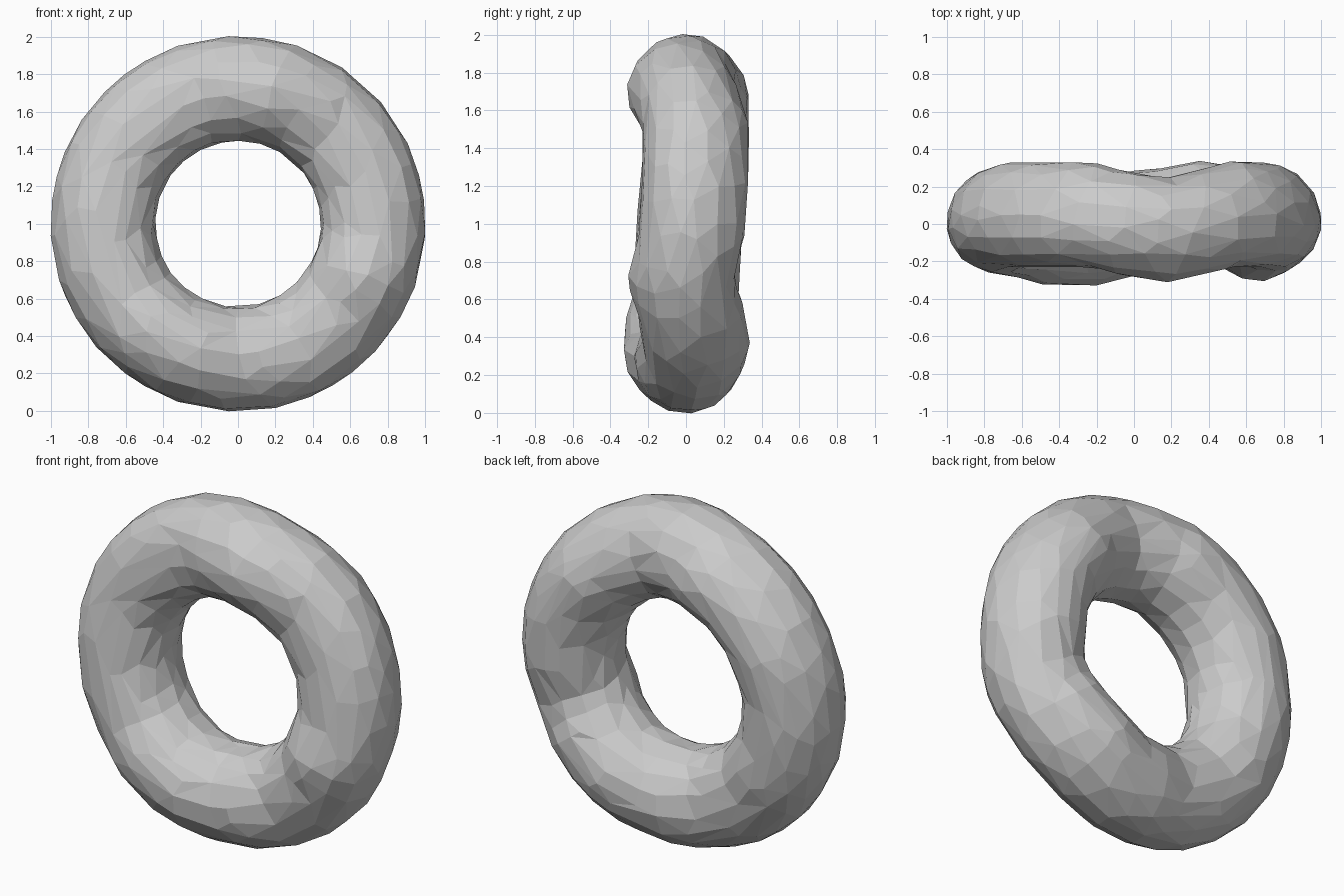
import bpy, bmesh, math, random

if "Cube" in bpy.data.objects:
    bpy.data.objects.remove(bpy.data.objects["Cube"])

random.seed(4)
MAJOR, MINOR = 0.722, 0.28
RINGS, SIDES = 48, 28

# Sideways sway of the tube round the ring: (degrees from +x towards +z, y shift)
SWAY = [(0, .035), (22, .05), (42, .055), (60, .01), (76, -.032), (92, 0), (110, .05),
        (150, .05), (180, .02), (210, 0), (232, -.045), (250, -.05),
        (275, .01), (300, .055), (318, .03), (336, -.025), (360, .035)]


def sway(deg):
    for (a, ya), (b, yb) in zip(SWAY, SWAY[1:]):
        if a <= deg <= b:
            t = (1 - math.cos(math.pi * (deg - a) / (b - a))) / 2
            return ya + (yb - ya) * t
    return 0


# Wavy tube swept round an upright circle
bm = bmesh.new()
rings = []
for i in range(RINGS):
    a = math.tau * i / RINGS
    shift = sway(math.degrees(a))
    ring = []
    for j in range(SIDES):
        b = math.tau * (j + random.uniform(-.15, .15)) / SIDES
        r = MAJOR + MINOR * math.cos(b)
        y = MINOR * math.sin(b) + shift * (.4 + .6 * math.sin(b) ** 2)
        ring.append(bm.verts.new((r * math.cos(a), y, 1 + r * math.sin(a))))
    rings.append(ring)
for i in range(RINGS):
    p, q = rings[i], rings[(i + 1) % RINGS]
    for j in range(SIDES):
        k = (j + 1) % SIDES
        bm.faces.new((p[j], p[k], q[k], q[j]))
bmesh.ops.recalc_face_normals(bm, faces=bm.faces)

mesh = bpy.data.meshes.new("wavy_ring")
bm.to_mesh(mesh)
bm.free()
ring_obj = bpy.data.objects.new("wavy_ring", mesh)
bpy.context.collection.objects.link(ring_obj)

# Reduce to irregular flat facets
dec = ring_obj.modifiers.new("facets", 'DECIMATE')
dec.ratio = 0.3
